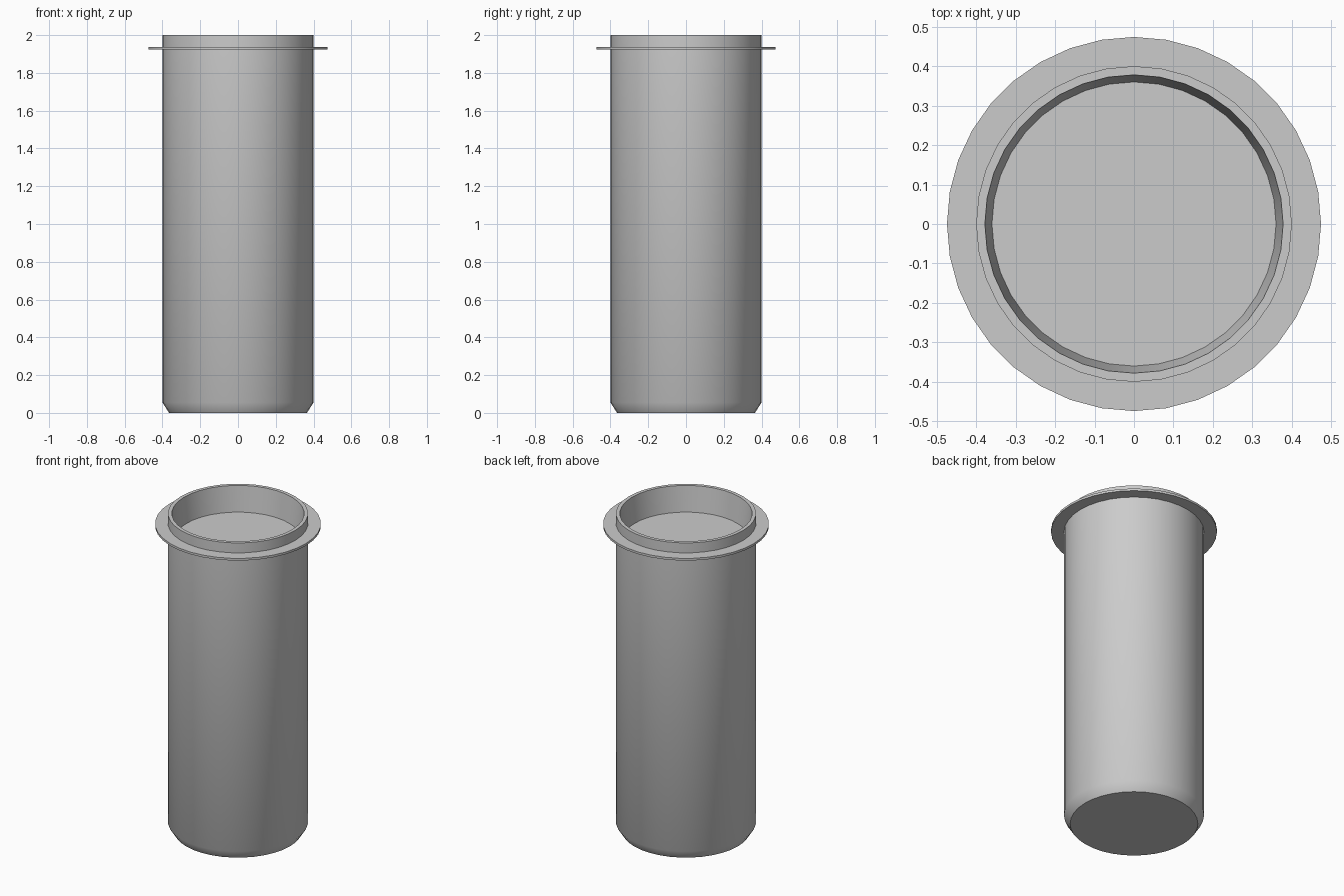
import bpy, bmesh, math

if "Cube" in bpy.data.objects:
    bpy.data.objects.remove(bpy.data.objects["Cube"])

SIDES = 36


def lathe(name, profile, closed=False):
    """Spin an (radius, z) profile around z; open profiles get flat end caps."""
    bm = bmesh.new()
    rings = []
    for r, z in profile:
        rings.append([bm.verts.new((r * math.cos(2 * math.pi * i / SIDES),
                                    r * math.sin(2 * math.pi * i / SIDES), z))
                      for i in range(SIDES)])
    pairs = list(zip(rings, rings[1:]))
    if closed:
        pairs.append((rings[-1], rings[0]))
    for a, b in pairs:
        for i in range(SIDES):
            j = (i + 1) % SIDES
            bm.faces.new((a[i], a[j], b[j], b[i]))
    if not closed:
        bm.faces.new(rings[0])
        bm.faces.new(rings[-1])
    bmesh.ops.recalc_face_normals(bm, faces=bm.faces)
    mesh = bpy.data.meshes.new(name)
    bm.to_mesh(mesh)
    bm.free()
    obj = bpy.data.objects.new(name, mesh)
    bpy.context.collection.objects.link(obj)
    bpy.ops.object.select_all(action='DESELECT')
    obj.select_set(True)
    bpy.context.view_layer.objects.active = obj
    bpy.ops.object.shade_smooth_by_angle(angle=math.radians(40))
    return obj


# Body: chamfered base, straight wall, rim and shallow tapered recess
lathe("canister_body", [(0.365, 0), (0.40, 0.055), (0.40, 2.0),
                        (0.378, 2.0), (0.36, 1.84)])

# Thin flange just below the rim
lathe("flange", [(0.39, 1.923), (0.474, 1.923), (0.474, 1.937), (0.39, 1.937)],
      closed=True)
